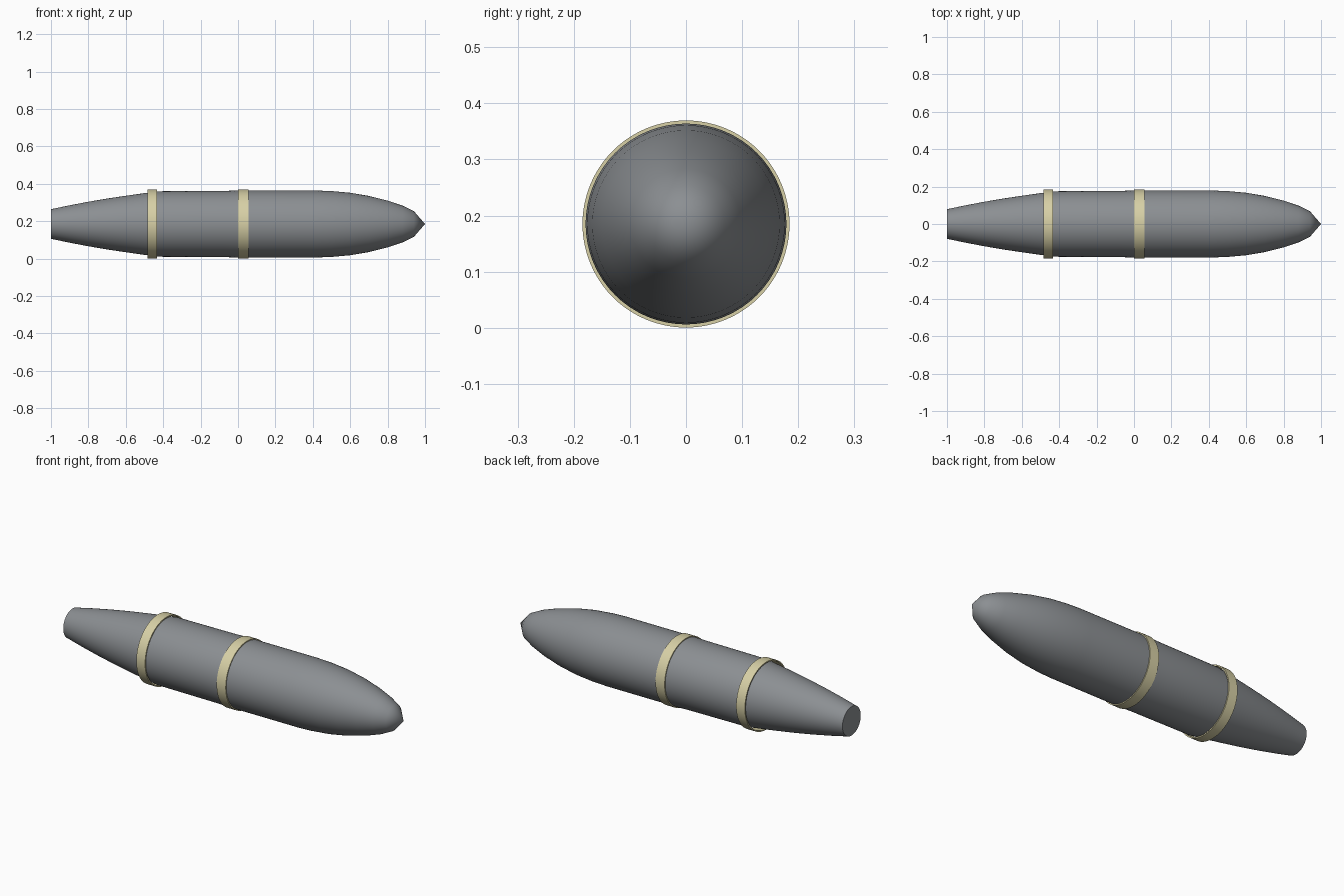
import bpy, bmesh, math

if "Cube" in bpy.data.objects:
    bpy.data.objects.remove(bpy.data.objects["Cube"])

AXIS_Z = 0.185


def material(name, color):
    m = bpy.data.materials.new(name)
    m.diffuse_color = (*color, 1)
    m.use_nodes = True
    m.node_tree.nodes["Principled BSDF"].inputs["Base Color"].default_value = m.diffuse_color
    return m


def lathe(name, profile, mat, segments=64, closed=False):
    """Revolve (x, radius) points around the long axis."""
    bm = bmesh.new()
    verts = [bm.verts.new((x, 0, r)) for x, r in profile]
    pairs = list(zip(verts, verts[1:]))
    if closed:
        pairs.append((verts[-1], verts[0]))
    edges = [bm.edges.new(p) for p in pairs]
    bmesh.ops.spin(bm, geom=verts + edges, cent=(0, 0, 0), axis=(1, 0, 0),
                   angle=2 * math.pi, steps=segments)
    bmesh.ops.remove_doubles(bm, verts=bm.verts, dist=1e-5)
    bmesh.ops.recalc_face_normals(bm, faces=bm.faces)
    mesh = bpy.data.meshes.new(name)
    bm.to_mesh(mesh)
    bm.free()
    mesh.materials.append(mat)
    obj = bpy.data.objects.new(name, mesh)
    obj.location.z = AXIS_Z
    bpy.context.collection.objects.link(obj)
    bpy.ops.object.select_all(action='DESELECT')
    obj.select_set(True)
    bpy.context.view_layer.objects.active = obj
    bpy.ops.object.shade_smooth_by_angle(angle=math.radians(40))
    return obj


grey = material("steel grey", (0.26, 0.275, 0.29))
beige = material("pale brass", (0.68, 0.63, 0.38))

# Shell body: flat base, tapered tail, straight middle, rounded nose, pointed tip
body = [(-1, 0), (-1, 0.079), (-0.9, 0.100), (-0.8, 0.119), (-0.7, 0.136),
        (-0.6, 0.151), (-0.5, 0.165), (-0.42, 0.175), (-0.08, 0.177),
        (0.0, 0.179), (0.42, 0.179), (0.5, 0.176), (0.6, 0.167),
        (0.7, 0.150), (0.8, 0.125), (0.88, 0.098), (0.94, 0.069), (1, 0)]
lathe("shell_body", body, grey)

# Two bands around the body
for name, x0, x1 in (("rear_band", -0.485, -0.432), ("middle_band", 0.0, 0.055)):
    lathe(name, [(x0, 0.178), (x0, 0.1845), (x1, 0.1845), (x1, 0.178)],
          beige, segments=96, closed=True)
